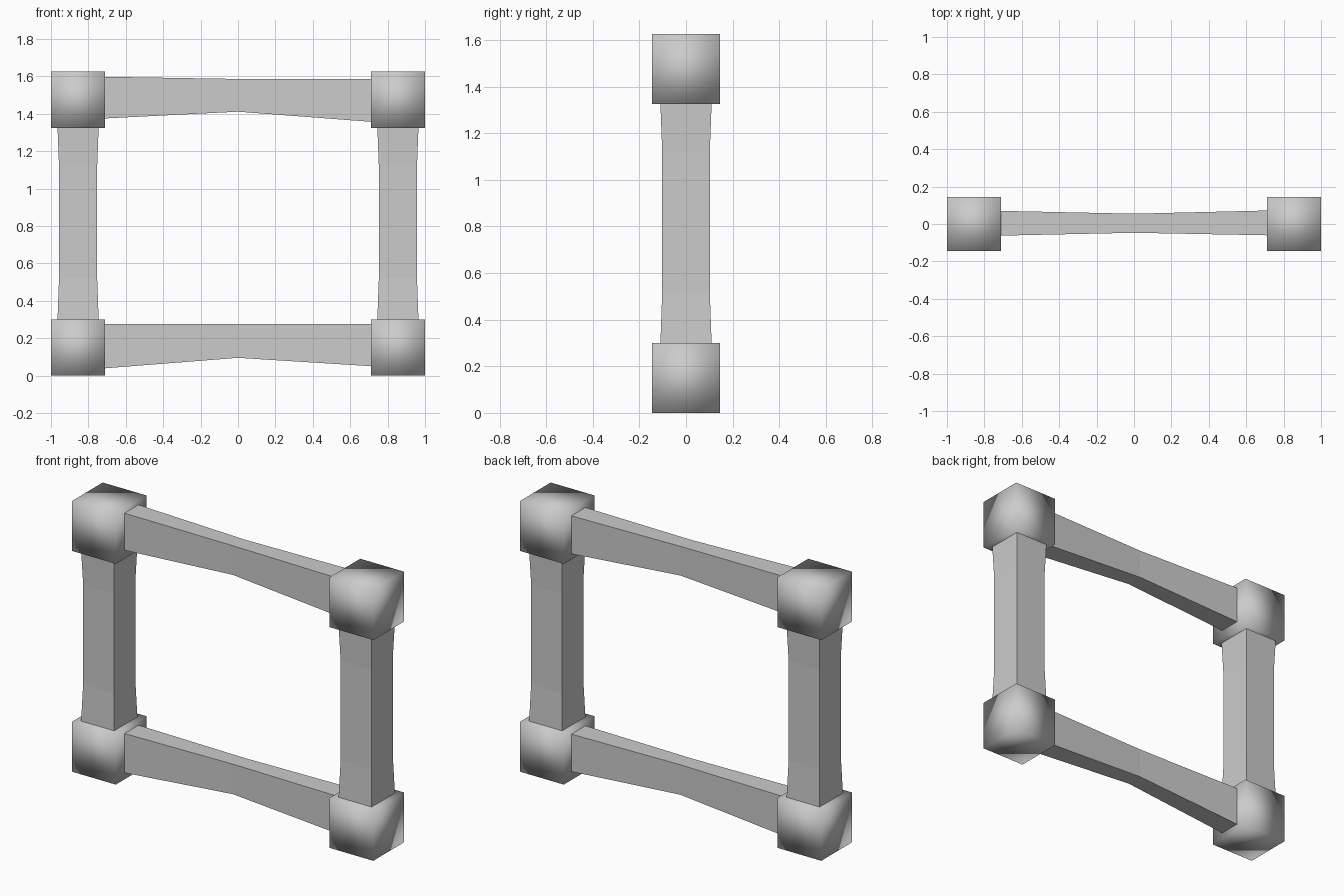
import bpy, bmesh

if "Cube" in bpy.data.objects:
    bpy.data.objects.remove(bpy.data.objects["Cube"])


def loft(name, rings, smooth=False):
    """Skin a stack of four-point rings and cap both ends."""
    bm = bmesh.new()
    loops = [[bm.verts.new(p) for p in ring] for ring in rings]
    for a, b in zip(loops, loops[1:]):
        for i in range(4):
            j = (i + 1) % 4
            bm.faces.new((a[i], a[j], b[j], b[i]))
    bm.faces.new(loops[0])
    bm.faces.new(loops[-1])
    bmesh.ops.recalc_face_normals(bm, faces=bm.faces)
    for f in bm.faces:
        f.smooth = smooth
    mesh = bpy.data.meshes.new(name)
    bm.to_mesh(mesh)
    bm.free()
    obj = bpy.data.objects.new(name, mesh)
    bpy.context.collection.objects.link(obj)
    return obj


def level(cx, half, z):
    """Horizontal square ring."""
    return [(cx + sx * half, sy * half, z)
            for sx, sy in ((-1, -1), (1, -1), (1, 1), (-1, 1))]


def station(x, y0, y1, z0, z1):
    """Upright rectangular ring across a rail."""
    return [(x, y0, z0), (x, y1, z0), (x, y1, z1), (x, y0, z1)]


for side, sign in (("left", -1), ("right", 1)):
    cx = sign * 0.855
    # Smooth-shaded corner blocks
    for place, z in (("lower", 0.0), ("upper", 1.325)):
        loft(f"{place}_{side}_block",
             [level(cx, 0.145, z), level(cx, 0.145, z + 0.3)], smooth=True)
    # Upright post, flared slightly towards the blocks
    loft(f"{side}_post", [level(cx, h, z) for h, z in (
        (0.111, 0.27), (0.102, 0.52), (0.102, 1.12), (0.111, 1.355))])

# Horizontal rails, slimmer and arched at the middle
loft("upper_rail", [station(-0.75, -0.063, 0.071, 1.373, 1.598),
                    station(0, -0.047, 0.055, 1.411, 1.586),
                    station(0.75, -0.061, 0.073, 1.354, 1.585)])
loft("lower_rail", [station(-0.75, -0.063, 0.071, 0.036, 0.275),
                    station(0, -0.047, 0.055, 0.095, 0.275),
                    station(0.75, -0.061, 0.073, 0.048, 0.275)])
